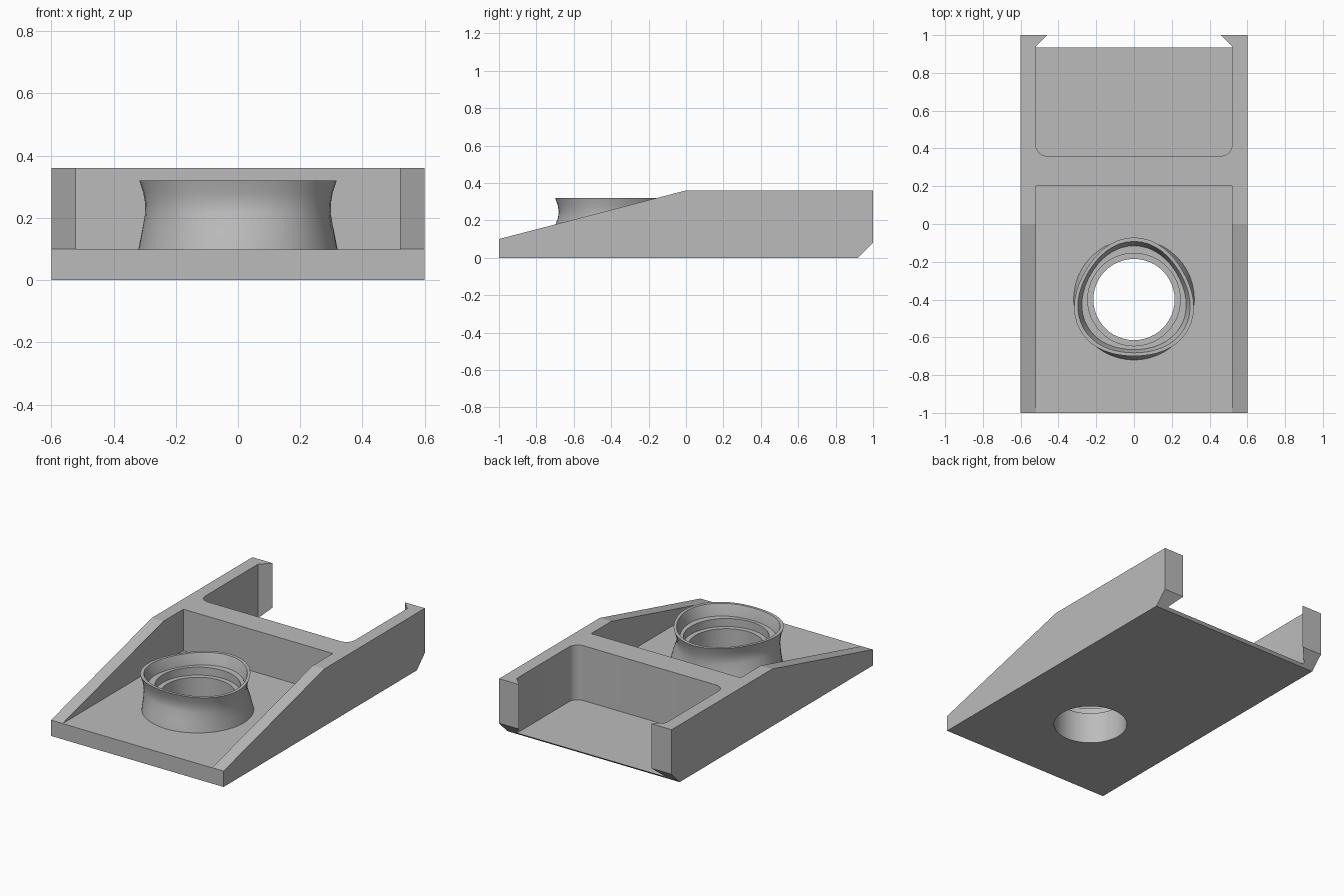
import bpy, bmesh
from math import sin, cos, pi, radians
from mathutils import Vector

if "Cube" in bpy.data.objects:
    bpy.data.objects.remove(bpy.data.objects["Cube"], do_unlink=True)

GREY = (0.5, 0.5, 0.5, 1)
grey = bpy.data.materials.new("plain_grey")
grey.use_nodes = True
grey.diffuse_color = GREY
grey.node_tree.nodes["Principled BSDF"].inputs["Base Color"].default_value = GREY

SEGMENTS = 48
RING_Y = -0.4
HOLE_R = 0.215
FLOOR = 0.099


def finish(name, bm):
    bmesh.ops.recalc_face_normals(bm, faces=bm.faces[:])
    mesh = bpy.data.meshes.new(name)
    bm.to_mesh(mesh)
    bm.free()
    mesh.materials.append(grey)
    obj = bpy.data.objects.new(name, mesh)
    bpy.context.collection.objects.link(obj)
    return obj


def prism(name, outline, direction):
    """Extrude a closed outline of 3D points along a direction."""
    bm = bmesh.new()
    face = bm.faces.new([bm.verts.new(p) for p in outline])
    out = bmesh.ops.extrude_face_region(bm, geom=[face])
    moved = [v for v in out["geom"] if isinstance(v, bmesh.types.BMVert)]
    bmesh.ops.translate(bm, vec=Vector(direction), verts=moved)
    return finish(name, bm)


def select(obj):
    bpy.ops.object.select_all(action='DESELECT')
    obj.select_set(True)
    bpy.context.view_layer.objects.active = obj


def cut(obj, cutter):
    cutter.hide_render = True
    mod = obj.modifiers.new("cut", 'BOOLEAN')
    mod.operation, mod.solver, mod.object = 'DIFFERENCE', 'EXACT', cutter
    select(obj)
    bpy.ops.object.modifier_apply(modifier=mod.name)
    bpy.data.objects.remove(cutter, do_unlink=True)


# Wedge body with a bevelled rear underside
side = [(-1, 0), (0.92, 0), (1, 0.08), (1, 0.36), (0, 0.36), (-1, 0.1)]
body = prism("wedge_body", [(-0.6, y, z) for y, z in side], (1.2, 0, 0))

# Front tray, open toward the front
tray = [(-0.52, -1.1), (0.52, -1.1), (0.52, 0.2), (-0.52, 0.2)]
cut(body, prism("tray_cutter", [(x, y, FLOOR) for x, y in tray], (0, 0, 0.5)))

# Rear bay with rounded inner corners and hooked lips at the opening
half = [(0.46, 1.1), (0.46, 1.0), (0.52, 0.94)]
for i in range(9):
    a = i / 8 * pi / 2
    half.append((0.46 + 0.06 * cos(a), 0.42 - 0.06 * sin(a)))
bay = half + [(-x, y) for x, y in reversed(half)]
cut(body, prism("bay_cutter", [(x, y, 0.015) for x, y in bay], (0, 0, 0.5)))


def loop(radius, lobe, z):
    """Circle around the collar axis, optionally drawn out into three lobes."""
    points = []
    for i in range(SEGMENTS):
        a = 2 * pi * i / SEGMENTS
        r = radius + lobe * cos(3 * (a - pi / 2))
        points.append((r * cos(a), RING_Y + r * sin(a), z))
    return points


# Through hole
cut(body, prism("hole_cutter", loop(HOLE_R, 0, -0.1), (0, 0, 0.4)))

# Collar: waisted outside, three-lobed rim, stepped round bore
section = [
    (0.32, 0, FLOOR), (0.308, 0.004, 0.16), (0.296, 0.012, 0.215),
    (0.295, 0.015, 0.245), (0.301, 0.015, 0.28), (0.314, 0.015, 0.32),
    (0.295, 0.013, 0.32), (0.283, 0.012, 0.285), (0.275, 0.01, 0.25),
    (0.245, 0, 0.25), (0.245, 0, 0.2), (HOLE_R, 0, 0.2), (HOLE_R, 0, FLOOR),
]
bm = bmesh.new()
rings = [[bm.verts.new(p) for p in loop(*s)] for s in section]
for k, lower in enumerate(rings):
    upper = rings[(k + 1) % len(rings)]
    for i in range(SEGMENTS):
        j = (i + 1) % SEGMENTS
        bm.faces.new((lower[i], lower[j], upper[j], upper[i]))
collar = finish("lobed_collar", bm)

for obj in (body, collar):
    select(obj)
    bpy.ops.object.shade_smooth_by_angle(angle=radians(30 if obj is collar else 14))
